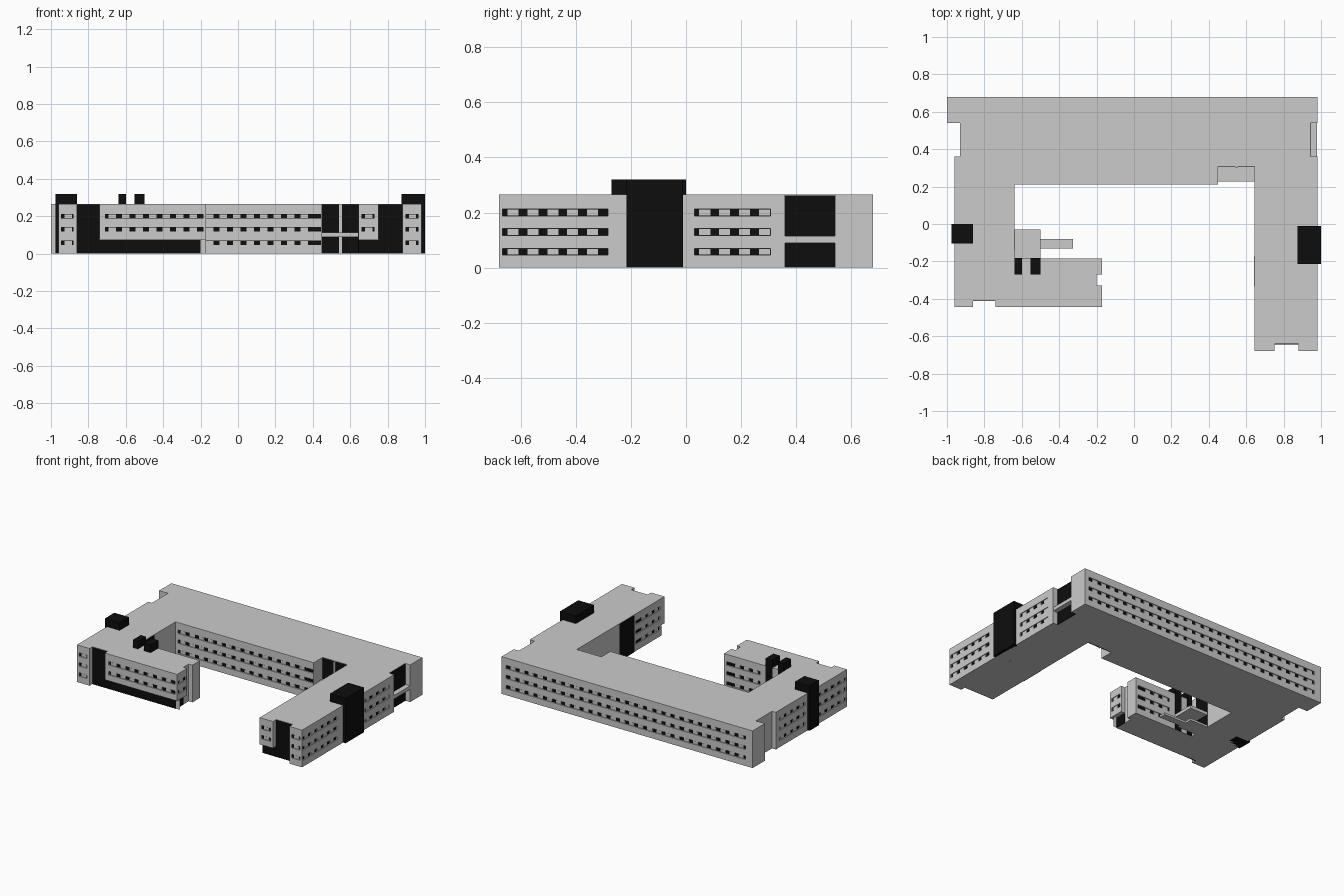
import bpy, bmesh
from mathutils import Matrix, Vector

if "Cube" in bpy.data.objects:
    bpy.data.objects.remove(bpy.data.objects["Cube"])

H = 0.265            # roof height
LOW = 0.075          # top of recessed ground floor
D = 0.01             # window recess depth
ROWS = (0.058, 0.13, 0.2)

black = bpy.data.materials.new("black_glass")
black.diffuse_color = (0.004, 0.004, 0.004, 1)
black.use_nodes = True
black.node_tree.nodes["Principled BSDF"].inputs["Base Color"].default_value = black.diffuse_color


def boxes(name, items, mat=None):
    """One object from (x0, x1, y0, y1, z0, z1) boxes."""
    bm = bmesh.new()
    for x0, x1, y0, y1, z0, z1 in items:
        m = Matrix.Translation(((x0 + x1) / 2, (y0 + y1) / 2, (z0 + z1) / 2))
        m = m @ Matrix.Diagonal((x1 - x0, y1 - y0, z1 - z0, 1))
        bmesh.ops.create_cube(bm, size=1, matrix=m)
    me = bpy.data.meshes.new(name)
    bm.to_mesh(me)
    bm.free()
    ob = bpy.data.objects.new(name, me)
    bpy.context.collection.objects.link(ob)
    if mat:
        me.materials.append(mat)
    return ob


# Building body: extruded footprint
outline = [(-1, 0.678), (-1, 0.54), (-0.93, 0.54), (-0.93, 0.36), (-0.96, 0.36),
           (-0.96, -0.443), (-0.86, -0.443), (-0.86, -0.41), (-0.74, -0.41),
           (-0.74, -0.443), (-0.17, -0.443), (-0.17, -0.33), (-0.2, -0.33),
           (-0.2, -0.27), (-0.17, -0.27), (-0.17, -0.185), (-0.64, -0.185),
           (-0.64, 0.21), (0.45, 0.21), (0.45, 0.31), (0.645, 0.31),
           (0.645, -0.678), (0.75, -0.678), (0.75, -0.64), (0.88, -0.64),
           (0.88, -0.678), (0.98, -0.678), (0.98, 0.36), (0.94, 0.36),
           (0.94, 0.54), (0.98, 0.54), (0.98, 0.678)]
bm = bmesh.new()
face = bm.faces.new([bm.verts.new((x, y, 0)) for x, y in outline])
ext = bmesh.ops.extrude_face_region(bm, geom=[face])
bmesh.ops.translate(bm, vec=Vector((0, 0, H)),
                    verts=[v for v in ext["geom"] if isinstance(v, bmesh.types.BMVert)])
bmesh.ops.recalc_face_normals(bm, faces=bm.faces)
me = bpy.data.meshes.new("building_body")
bm.to_mesh(me)
bm.free()
body = bpy.data.objects.new("building_body", me)
bpy.context.collection.objects.link(body)

# Undercuts beneath the overhanging floors
cuts = [(-0.741, -0.1, -0.5, -0.41, -0.1, LOW),
        (-0.2, -0.1, -0.41, -0.3, -0.1, LOW),
        (0.6, 0.751, -0.75, -0.64, -0.1, LOW)]
glass, panes = [], []


def strip(axis, wall, out, a, b, rows=ROWS):
    """Recessed black window band with grey panes; out = outward sign."""
    def span(depth0, depth1, s, e, z0, z1):
        p, q = sorted((wall - out * depth0, wall - out * depth1))
        return (p, q, s, e, z0, z1) if axis == 'x' else (s, e, p, q, z0, z1)
    for z in rows:
        cuts.append(span(-0.005, D, a, b, z - 0.0125, z + 0.0125))
        glass.append(span(D - 0.002, D + 0.002, a, b, z - 0.0125, z + 0.0125))
        for i in range(int((b - a - 0.058) / 0.072 + 1)):
            s = a + 0.018 + i * 0.072
            panes.append(span(0.003, D, s, s + 0.04, z - 0.0105, z + 0.0105))


strip('y', 0.678, 1, -0.945, 0.945)            # long back wall
strip('y', 0.21, -1, -0.62, 0.445)             # courtyard wall
strip('y', -0.443, -1, -0.945, -0.88)          # left wing front
strip('y', -0.443, -1, -0.71, -0.185, ROWS[1:])
strip('x', -0.17, 1, -0.428, -0.345, ROWS[1:])
strip('y', -0.185, 1, -0.455, -0.19)
strip('y', -0.678, -1, 0.66, 0.73, ROWS[1:])   # right wing front
strip('y', -0.678, -1, 0.895, 0.965)
strip('x', 0.98, 1, -0.665, -0.283)            # right wall
strip('x', 0.98, 1, 0.03, 0.306)
strip('x', -0.96, -1, 0.03, 0.32)              # left wall
strip('x', -0.96, -1, -0.43, -0.13)
strip('x', 0.645, -1, -0.63, -0.36)            # right wing courtyard side

cutter = boxes("window_cutter", cuts)
cutter.hide_render = True
mod = body.modifiers.new("cut", 'BOOLEAN')
mod.operation = 'DIFFERENCE'
mod.solver = 'EXACT'
mod.use_self = True
mod.object = cutter
bpy.context.view_layer.objects.active = body
bpy.ops.object.modifier_apply(modifier=mod.name)
bpy.data.objects.remove(cutter)

boxes("window_bands", glass, black)
boxes("window_panes", panes)

# Stair towers rising above the roof
boxes("stair_towers", [(0.875, 1.0, -0.215, -0.01, 0, 0.32),
                       (-0.975, -0.86, -0.105, 0.0, 0, 0.32),
                       (-0.64, -0.6, -0.27, -0.182, 0.001, 0.32),
                       (-0.553, -0.5, -0.27, -0.182, 0.001, 0.32)], black)

# Full height glazing in the recesses and recessed ground floor
T = 0.003
boxes("glazing", [(-0.86, -0.74, -0.41 - T, -0.405, 0, H - T),
                  (-0.74, -0.2, -0.41 - T, -0.405, 0, LOW - T),
                  (-0.201, -0.2 + T, -0.41, -0.33, 0, LOW - T),
                  (0.75, 0.88, -0.64 - T, -0.635, 0, H - T),
                  (0.645, 0.75, -0.64 - T, -0.635, 0, LOW - T),
                  (0.935, 0.94 + T, 0.36, 0.54, 0, H - T),
                  (0.45, 0.54, 0.31 - T, 0.315, 0, H - T),
                  (0.555, 0.645, 0.31 - T, 0.315, 0, H - T),
                  (0.645 - T, 0.65, -0.335, -0.17, 0, H - T),
                  (-0.645, -0.64 + T, -0.14, -0.03, 0, H - T)], black)

# Entrance canopies, central mullion and ground step with ramp
boxes("entrance_canopies", [(0.45, 0.645, 0.228, 0.31, 0.09, 0.112),
                            (0.94, 0.979, 0.36, 0.54, 0.09, 0.115),
                            (-0.64, -0.5, -0.185, -0.03, 0.09, 0.112)])
boxes("entrance_mullion", [(0.54, 0.555, 0.302, 0.312, 0, H - T)])
boxes("entrance_step", [(-0.64, -0.5, -0.15, -0.03, 0, 0.015),
                        (-0.5, -0.325, -0.13, -0.08, 0, 0.015)])
